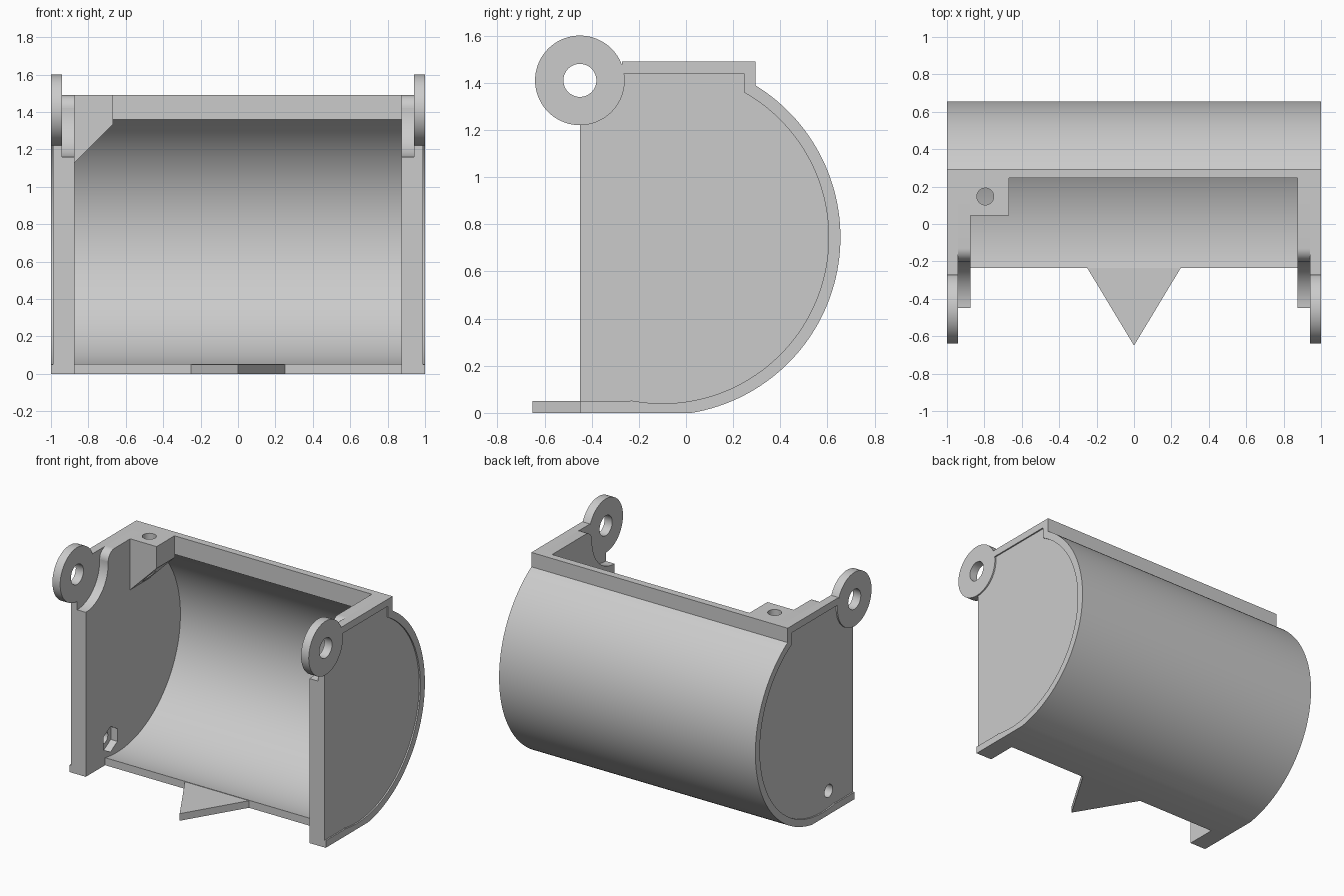
import bpy, bmesh, math
from mathutils import Matrix, Vector

cube = bpy.data.objects.get("Cube")
if cube:
    bpy.data.objects.remove(cube, do_unlink=True)

grey = bpy.data.materials.new("plain grey")
grey.use_nodes = True
grey.diffuse_color = (0.6, 0.6, 0.6, 1)
grey.node_tree.nodes["Principled BSDF"].inputs["Base Color"].default_value = (0.6, 0.6, 0.6, 1)

CY, CZ = -0.1, 0.745          # drum centre
R_IN, R_OUT = 0.705, 0.755    # drum radii
PY, PZ = -0.45, 1.41          # hinge eye centre
FRONT, WALL_IN, WALL_OUT, TOP = -0.45, 0.245, 0.295, 1.49
FLOOR = 0.05


def arc(cy, cz, r, a0, a1, n=64):
    """Points on an arc, angles in radians from +y towards +z."""
    steps = [a0 + (a1 - a0) * i / n for i in range(n + 1)]
    return [(cy + r * math.cos(a), cz + r * math.sin(a)) for a in steps]


def drum_arc(r, y0, y1):
    """Drum arc from the underside at y0, round the back, to the upper side at y1."""
    return arc(CY, CZ, r, -math.acos((y0 - CY) / r), math.acos((y1 - CY) / r))


def prism(name, outline, lo, hi, axis="X"):
    """Extrude an outline along x (points y, z) or along y (points x, z)."""
    bm = bmesh.new()
    place = (lambda p: (lo, p[0], p[1])) if axis == "X" else (lambda p: (p[0], lo, p[1]))
    step = Vector((hi - lo, 0, 0)) if axis == "X" else Vector((0, hi - lo, 0))
    face = bm.faces.new([bm.verts.new(place(p)) for p in outline])
    side = bmesh.ops.extrude_face_region(bm, geom=[face])
    verts = [v for v in side["geom"] if isinstance(v, bmesh.types.BMVert)]
    bmesh.ops.translate(bm, verts=verts, vec=step)
    if face.is_valid and len(bm.faces) < len(outline) + 2:
        bm.faces.new(list(face.verts))
    bmesh.ops.recalc_face_normals(bm, faces=bm.faces[:])
    mesh = bpy.data.meshes.new(name)
    bm.to_mesh(mesh)
    bm.free()
    mesh.materials.append(grey)
    ob = bpy.data.objects.new(name, mesh)
    bpy.context.scene.collection.objects.link(ob)
    return ob


def rect(a0, b0, a1, b1):
    return [(a0, b0), (a1, b0), (a1, b1), (a0, b1)]


def activate(ob):
    bpy.ops.object.select_all(action="DESELECT")
    ob.select_set(True)
    bpy.context.view_layer.objects.active = ob


def cut(ob, cutter):
    """Subtract a cutter and discard it."""
    cutter.hide_render = True
    mod = ob.modifiers.new("cut", "BOOLEAN")
    mod.operation, mod.solver, mod.object = "DIFFERENCE", "EXACT", cutter
    activate(ob)
    bpy.ops.object.modifier_apply(modifier=mod.name)
    bpy.data.objects.remove(cutter, do_unlink=True)


def rod(cy, cz, r, lo, hi, n=48, turn=0.0):
    return prism("cutter", arc(cy, cz, r, turn, turn + math.tau, n)[:-1], lo, hi)


parts = []

# Curved shell with the upright wall along its top edge
y_front = -0.235
outer_start = CY + math.sqrt(R_OUT ** 2 - CZ ** 2)
shell = [(y_front, 0)] + drum_arc(R_OUT, outer_start, WALL_OUT)
shell += [(WALL_OUT, TOP), (WALL_IN, TOP)]
shell += drum_arc(R_IN, y_front, WALL_IN)[::-1]
parts.append(prism("curved_shell", shell, -1, 1))

# Pointed lip on the floor
lip = prism("pointed_lip", rect(-0.25, 0, 0.25, FLOOR), -0.65, y_front, "Y")
for v in lip.data.vertices:
    if v.co.y < -0.5:
        v.co.x = 0
bm = bmesh.new()
bm.from_mesh(lip.data)
bmesh.ops.remove_doubles(bm, verts=bm.verts[:], dist=0.001)
bm.to_mesh(lip.data)
bm.free()
parts.append(lip)

# End panels, rims and hinge eyes
r_mid = (R_IN + R_OUT) / 2
y_mid = (WALL_IN + WALL_OUT) / 2
base = [(FRONT, 0.02), (y_front, 0.02)] + drum_arc(r_mid, CY, y_mid)
recess = arc(PY, PZ, 0.25, 0.05, -math.pi / 2, 24)
shoulder = arc(-0.13, TOP - 0.07, 0.07, math.pi / 2, math.pi, 12)
eye_edge = arc(PY, PZ, 0.17, 0.3, -math.pi / 2, 24)

for s, side in ((-1, "right"), (1, "left")):
    inner = prism(side + "_inner_panel", base + [(y_mid, TOP)] + shoulder + recess,
                  s * 0.873, s * 0.94)
    outer = prism(side + "_outer_panel", base + [(y_mid, 1.46)] + [(PY + 0.17, 1.46)] + eye_edge,
                  s * 0.94, s * 0.99)
    foot = prism(side + "_foot_rim", rect(FRONT, 0, y_front, FLOOR), s * 0.873, s)
    top = prism(side + "_top_rim", rect(PY + 0.178, TOP - 0.05, y_mid, TOP), s * 0.94, s)
    eye = prism(side + "_hinge_eye", arc(PY, PZ, 0.19, 0, math.tau, 72)[:-1], s * 0.94, s)
    cut(eye, rod(PY, PZ, 0.07, s * 0.9, s * 1.1))
    if s < 0:
        # Bolt hole with a six-sided nut pocket on the inside
        hole_y, hole_z = -0.175, 0.16
        for panel in (inner, outer):
            cut(panel, rod(hole_y, hole_z, 0.045, -1.1, -0.8))
        cut(inner, rod(hole_y, hole_z, 0.09, -0.925, -0.8, 6, math.pi / 2))
    parts += [inner, outer, foot, top, eye]

# Corner block with sloped underside and a vertical screw hole
block = prism("corner_block", [(-0.88, 1.123), (-0.667, 1.336), (-0.667, TOP), (-0.88, TOP)],
              0.045, 0.25, "Y")
drill = rod(0, 0, 0.045, -1, 1)
drill.data.transform(Matrix.Translation((-0.795, 0.147, 1.3)) @ Matrix.Rotation(math.pi / 2, 4, "Y"))
cut(block, drill)
parts.append(block)

for ob in parts:
    activate(ob)
    bpy.ops.object.shade_smooth_by_angle(angle=math.radians(30))
